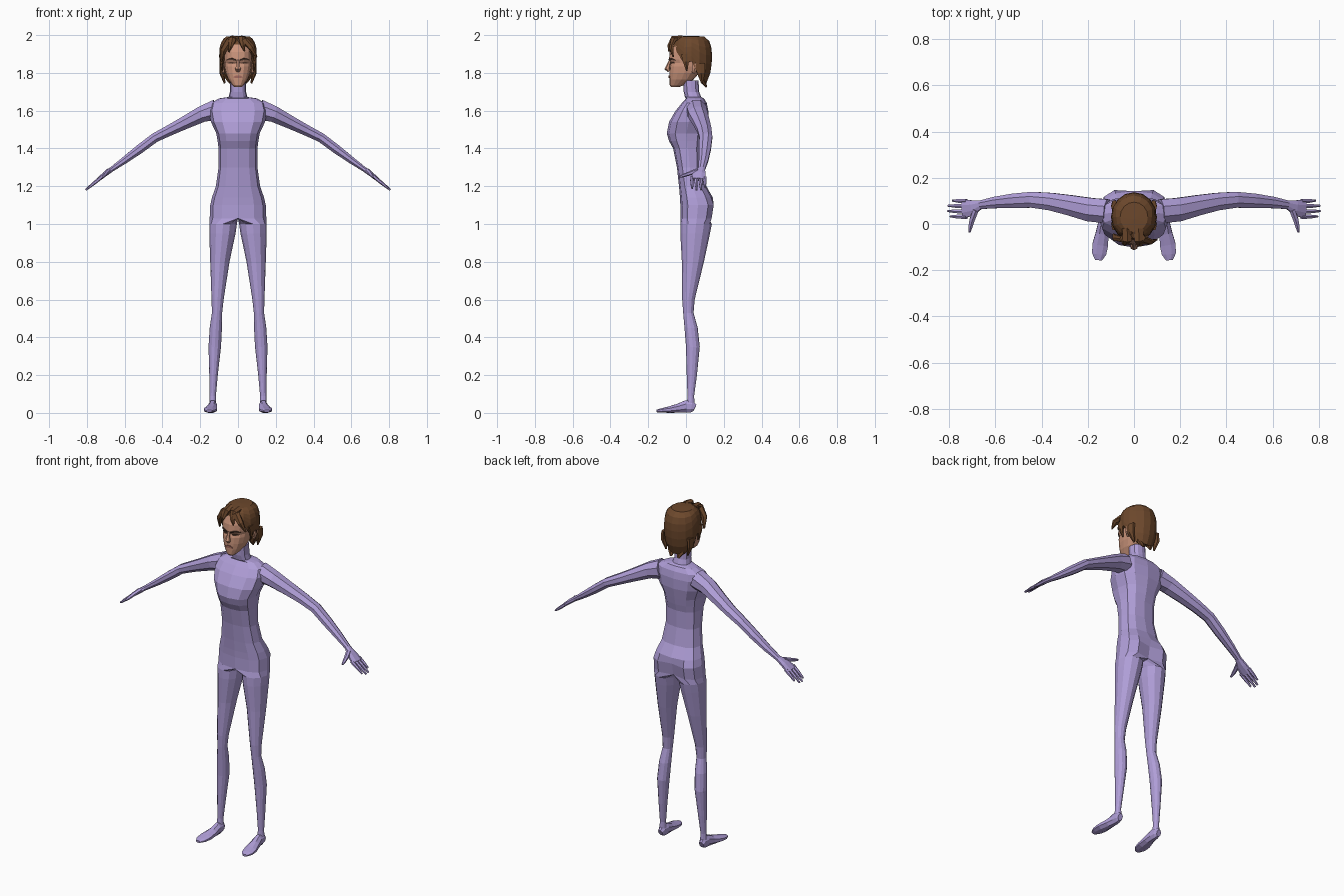
import bpy, bmesh, math
from mathutils import Vector
from mathutils.bvhtree import BVHTree


def material(name, rgb):
    m = bpy.data.materials.new(name)
    m.diffuse_color = (*rgb, 1)
    return m


SUIT = material("lilac suit", (0.43, 0.34, 0.68))
SKIN = material("skin", (0.60, 0.30, 0.20))
HAIR = material("brown hair", (0.15, 0.064, 0.025))
DARK = material("dark brow", (0.09, 0.045, 0.03))
LIPS = material("lips", (0.36, 0.14, 0.11))


def finish(name, bm, mat, mirror=False):
    bmesh.ops.recalc_face_normals(bm, faces=bm.faces)
    me = bpy.data.meshes.new(name)
    bm.to_mesh(me)
    me.materials.append(mat)
    ob = bpy.data.objects.new(name, me)
    bpy.context.collection.objects.link(ob)
    if mirror:
        ob.modifiers.new("mirror", 'MIRROR')
    return ob


def loft(rings, cap=True, closed=True):
    bm = bmesh.new()
    rows = [[bm.verts.new(p) for p in r] for r in rings]
    n = len(rows[0])
    for lo, hi in zip(rows, rows[1:]):
        for i in range(n if closed else n - 1):
            j = (i + 1) % n
            bm.faces.new((lo[i], lo[j], hi[j], hi[i]))
    if cap:
        bm.faces.new(rows[0])
        bm.faces.new(rows[-1])
    return bm


def tube(name, pts, side, mat, n=8, mirror=False):
    """pts: (x, y, z, half width along side, half thickness)"""
    P = [Vector(p[:3]) for p in pts]
    rings = []
    for i, p in enumerate(pts):
        d = (P[min(i + 1, len(P) - 1)] - P[max(i - 1, 0)]).normalized()
        a = Vector(side)
        a = (a - d * a.dot(d)).normalized()
        b = d.cross(a)
        rings.append([P[i] + a * p[3] * math.cos(t) + b * p[4] * math.sin(t)
                      for t in (math.tau * (k + .5) / n for k in range(n))])
    return finish(name, loft(rings), mat, mirror)


def power(v, e):
    return math.copysign(abs(v) ** e, v)


def lerp(table, x):
    for (x0, y0), (x1, y1) in zip(table, table[1:]):
        if x <= x1:
            return y0 + (y1 - y0) * max(0, (x - x0) / (x1 - x0))
    return table[-1][1]


# half of the body: leg rings run up into half torso rings, then mirrored
# (z, inner x, outer x, front y, back y); inner x of 0 means torso
body = [(.05, .115, .152, .005, .045), (.09, .117, .15, .008, .043),
        (.2, .107, .152, .004, .058), (.35, .09, .156, 0, .073),
        (.45, .085, .15, -.008, .062), (.53, .084, .138, -.015, .04),
        (.6, .076, .14, -.02, .046), (.8, .045, .147, -.022, .095),
        (.95, .013, .152, -.03, .127), (1.0, .006, .152, -.03, .137),
        (1.03, 0, .15, -.03, .145), (1.1, 0, .147, -.03, .157),
        (1.14, 0, .138, -.032, .142), (1.2, 0, .117, -.037, .108),
        (1.3, 0, .103, -.048, .088), (1.4, 0, .103, -.068, .09),
        (1.44, 0, .108, -.09, .10), (1.48, 0, .115, -.102, .108),
        (1.54, 0, .143, -.09, .118), (1.6, 0, .155, -.055, .118),
        (1.64, 0, .145, -.022, .11), (1.665, 0, .1, 0, .095),
        (1.672, 0, .05, -.006, .08), (1.70, 0, .043, -.012, .07),
        (1.76, 0, .043, -.015, .066)]
rings = []
for z, x0, x1, f, b in body:
    m, h, ring = (f + b) / 2, (b - f) / 2, []
    for k in range(12):
        t = math.radians(-90 + 30 * k)
        c, s = math.cos(t), math.sin(t)
        if x0 > 0:
            ring.append(((x0 + x1) / 2 + (x1 - x0) / 2 * c, m + h * s, z))
        elif k < 7:
            cleft = .025 if k == 6 and 1.02 < z < 1.13 else 0
            ring.append((0 if k in (0, 6) else x1 * power(c, .8),
                         m + h * power(s, .8) - cleft, z))
        else:
            ring.append((0, b - .025 + (f - b + .025) * (k - 6) / 6, z))
    rings.append(ring)
bm = loft(rings, cap=False)
bmesh.ops.delete(bm, geom=[f for f in bm.faces if all(v.co.x < 1e-5 for v in f.verts)],
                 context='FACES')
finish("torso_and_legs", bm, SUIT, True)

# feet
tube("foot", [(.135, .047, .026, .015, .02), (.134, .03, .034, .022, .034),
              (.134, 0, .034, .024, .035), (.138, -.04, .025, .03, .026),
              (.146, -.09, .017, .037, .018), (.151, -.13, .013, .033, .012),
              (.153, -.156, .01, .016, .007)], (1, 0, 0), SUIT, 8, True)

# arms and palms
tube("arm", [(.115, .055, 1.605, .056, .058), (.19, .062, 1.582, .055, .046),
             (.28, .082, 1.537, .047, .037), (.36, .097, 1.497, .041, .031),
             (.44, .105, 1.457, .037, .027), (.52, .10, 1.397, .034, .026),
             (.60, .093, 1.338, .027, .02), (.665, .083, 1.292, .02, .014),
             (.70, .07, 1.267, .036, .014), (.74, .065, 1.235, .044, .011)],
     (0, 1, 0), SUIT, 8, True)

# fingers and thumb
for i, (y, tip) in enumerate([(.031, .795), (.054, .806), (.077, .804), (.099, .785)]):
    zt = 1.235 - (tip - .73) * .72
    tube(f"finger_{i + 1}", [(.725, y, 1.246, .011, .01),
                             ((.73 + tip) / 2, y + .001, (1.243 + zt) / 2, .0095, .009),
                             (tip, y + .002, zt, .005, .005)], (0, 1, 0), SUIT, 6, True)
tube("thumb", [(.685, .06, 1.283, .014, .012), (.70, .02, 1.268, .013, .011),
               (.708, -.012, 1.257, .010, .009), (.712, -.036, 1.249, .005, .005)],
     (1, 0, 0), SUIT, 6, True)

# head
head = [(1.724, .018, -.078, -.04), (1.735, .03, -.086, -.01), (1.765, .052, -.088, .04),
        (1.80, .066, -.088, .07), (1.835, .073, -.086, .09), (1.853, .073, -.08, .095),
        (1.872, .075, -.09, .1), (1.91, .076, -.086, .1), (1.95, .07, -.07, .1),
        (1.98, .04, -.04, .07)]
bm = loft([[(w * power(math.cos(t), .85), (f + b) / 2 + (b - f) / 2 * power(math.sin(t), .85), z)
            for t in (math.tau * k / 16 for k in range(16))] for z, w, f, b in head])
face = BVHTree.FromBMesh(bm)
finish("head", bm, SKIN)

# nose and ears
tube("nose", [(0, -.083, 1.868, .007, .006), (0, -.093, 1.84, .01, .01),
              (0, -.098, 1.822, .017, .016), (0, -.088, 1.81, .012, .01)],
     (1, 0, 0), SKIN, 6)
tube("ear", [(.076, .04, 1.80, .008, .008), (.082, .046, 1.825, .017, .008),
             (.086, .052, 1.85, .02, .008), (.082, .052, 1.862, .01, .005)],
     (0, 1, 0), SKIN, 6, True)


# painted face details: thin strips laid on the face
def strip(name, pts, half, mat, mirror=False):
    rows = []
    for x, z, k in pts:
        row = []
        for dz in (-half * k, half * k):
            hit = face.ray_cast(Vector((x, -1, z + dz)), Vector((0, 1, 0)))[0]
            row.append(hit + Vector((0, -.003, 0)))
        rows.append(row)
    ob = finish(name, loft(rows, cap=False, closed=False), mat, mirror)
    sol = ob.modifiers.new("thickness", 'SOLIDIFY')
    sol.thickness, sol.offset = .005, 0
    return ob


strip("brow", [(.012, 1.868, .7), (.03, 1.873, 1), (.045, 1.874, 1), (.06, 1.868, .5)],
      .0045, DARK, True)
strip("eye", [(.017, 1.852, .4), (.027, 1.853, 1), (.038, 1.854, 1), (.05, 1.853, .4)],
      .0045, DARK, True)
strip("mouth", [(-.024, 1.777, .3), (-.01, 1.78, 1), (.01, 1.78, 1), (.024, 1.777, .3)],
      .007, LIPS)

# hair cap: a dome whose hem rises over the face and drops at the nape
hem = [(-1, 1.745), (-.7, 1.75), (-.38, 1.79), (0, 1.862), (.38, 1.85), (.7, 1.905), (1, 1.94)]
girth = [(1.745, .72), (1.78, .86), (1.82, .97), (1.9, 1), (1.94, .96), (1.975, .84), (1.993, .6)]
rows = []
for r in range(7):
    row = []
    for k in range(16):
        t = math.tau * k / 16
        low = lerp(hem, -math.sin(t))
        z = 1.993 + (low - 1.993) * (r / 6) ** 1.3
        g = lerp(girth, z)
        row.append((.1 * g * math.cos(t), .03 + .108 * g * math.sin(t), z))
    rows.append(row)
bm = loft(rows, cap=False)
bm.verts.ensure_lookup_table()
top = bm.verts[:16]
crown = bm.verts.new((0, .02, 1.996))
for k in range(16):
    bm.faces.new((top[k], top[(k + 1) % 16], crown))
sol = finish("hair_cap", bm, HAIR).modifiers.new("thickness", 'SOLIDIFY')
sol.thickness, sol.offset = .014, -1

# hair locks: fringe, temples and nape
locks = [[(.0, -.03, 1.98, .03, .016), (.035, -.07, 1.972, .024, .014),
          (.072, -.078, 1.935, .018, .011), (.098, -.068, 1.885, .005, .004)],
         [(-.01, -.03, 1.98, .03, .016), (-.045, -.068, 1.965, .026, .014),
          (-.078, -.06, 1.92, .018, .012), (-.088, -.045, 1.86, .005, .004)],
         [(.02, -.02, 1.982, .025, .016), (.02, -.07, 1.982, .022, .014),
          (.025, -.09, 1.945, .012, .008), (.035, -.092, 1.915, .004, .004)],
         [(-.03, -.02, 1.982, .025, .016), (-.03, -.07, 1.978, .022, .014),
          (-.04, -.085, 1.94, .012, .008), (-.05, -.082, 1.91, .004, .004)]]
for i, pts in enumerate(locks):
    tube(f"fringe_lock_{i + 1}", pts, (1, .3, 0), HAIR, 6)
tube("temple_lock", [(.088, -.005, 1.90, .025, .01), (.09, .0, 1.86, .018, .009),
                     (.082, .004, 1.81, .004, .004)], (0, 1, 0), HAIR, 6, True)
tube("side_lock", [(.085, .075, 1.85, .03, .014), (.087, .08, 1.80, .025, .012),
                   (.07, .085, 1.745, .005, .005)], (0, 1, 0), HAIR, 6, True)
tube("nape_lock", [(.03, .085, 1.79, .03, .018), (.03, .09, 1.755, .024, .013),
                   (.024, .108, 1.725, .006, .005)], (1, 0, 0), HAIR, 6, True)
